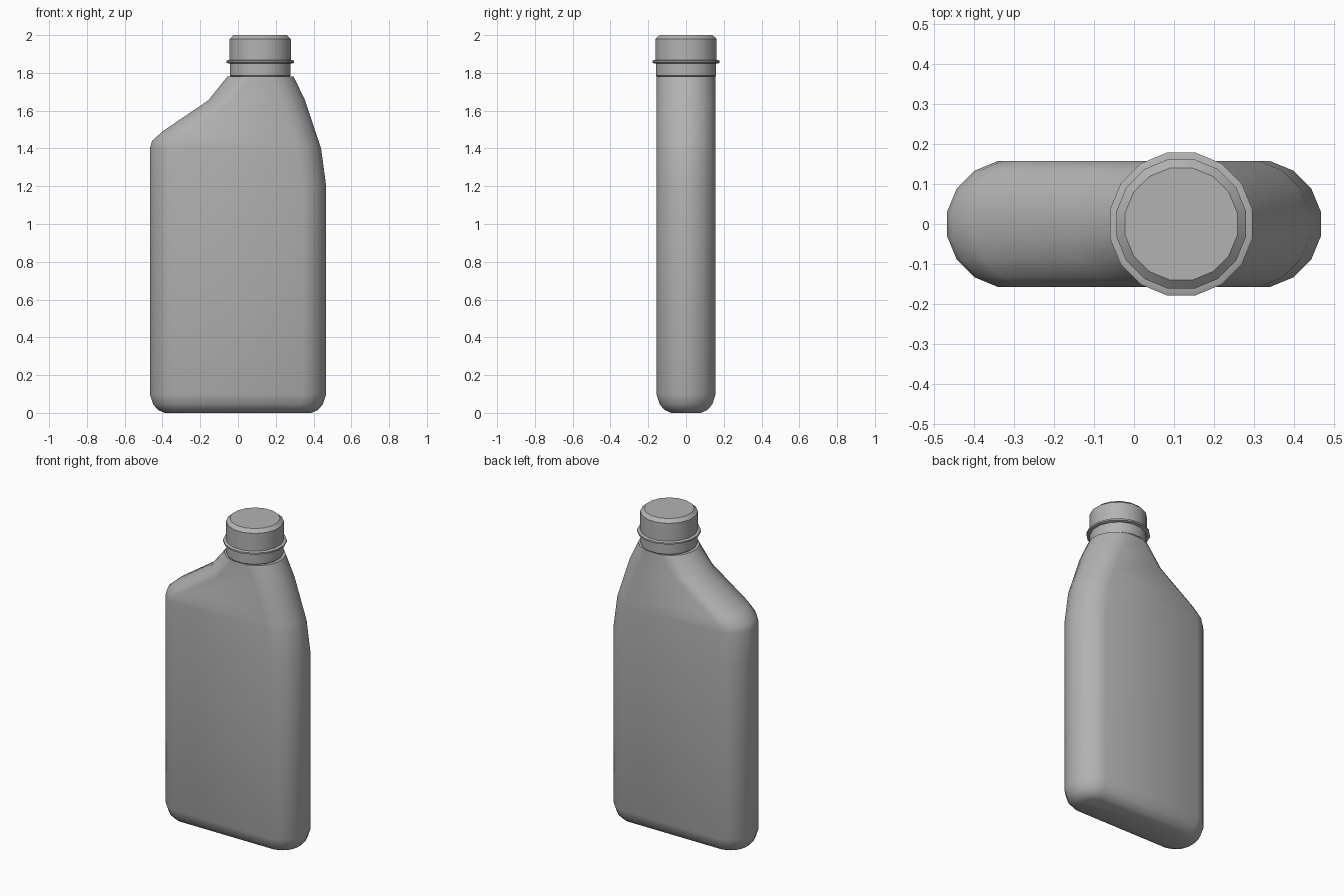
import bpy
import bmesh
import math

if "Cube" in bpy.data.objects:
    bpy.data.objects.remove(bpy.data.objects["Cube"], do_unlink=True)

SIDES = 16
AXIS = 0.118   # x of the neck and cap axis

grey = bpy.data.materials.new("grey_plastic")
grey.use_nodes = True
colour = (0.45, 0.45, 0.45, 1.0)
grey.diffuse_color = colour
grey.node_tree.nodes["Principled BSDF"].inputs["Base Color"].default_value = colour


def loft(name, rows, angle):
    """Stack round-ended rings given as (z, left centre, right centre, radius)."""
    bm = bmesh.new()
    rings = []
    for z, left, right, radius in rows:
        ring = []
        for i in range(SIDES):
            a = 2 * math.pi * (i + 0.5) / SIDES
            centre = right if math.cos(a) > 0 else left
            ring.append(bm.verts.new((centre + radius * math.cos(a),
                                      radius * math.sin(a), z)))
        rings.append(ring)
    for low, high in zip(rings, rings[1:]):
        for i in range(SIDES):
            j = (i + 1) % SIDES
            bm.faces.new((low[i], low[j], high[j], high[i]))
    bm.faces.new(rings[0][::-1])
    bm.faces.new(rings[-1])
    mesh = bpy.data.meshes.new(name)
    bm.to_mesh(mesh)
    bm.free()
    mesh.materials.append(grey)
    obj = bpy.data.objects.new(name, mesh)
    bpy.context.collection.objects.link(obj)
    bpy.ops.object.select_all(action='DESELECT')
    obj.select_set(True)
    bpy.context.view_layer.objects.active = obj
    bpy.ops.object.shade_smooth_by_angle(angle=math.radians(angle))
    return obj


def turned(name, profile, angle=28):
    """Round part on the neck axis from (z, radius) pairs."""
    return loft(name, [(z, AXIS, AXIS, r) for z, r in profile], angle)


# Flat bottle with rounded sides, sloped left shoulder and curved right one
loft("bottle_body", [
    (0.0, -0.31, 0.31, 0.08),
    (0.015, -0.31, 0.31, 0.115),
    (0.045, -0.31, 0.31, 0.142),
    (0.1, -0.31, 0.31, 0.16),
    (1.2, -0.31, 0.31, 0.16),
    (1.4, -0.31, 0.283, 0.16),
    (1.44, -0.298, 0.27, 0.16),
    (1.49, -0.243, 0.253, 0.16),
    (1.655, 0.0, 0.198, 0.16),
    (1.78, 0.1, 0.138, 0.16),
], 45)

# Neck, collar ring and screw cap
turned("neck", [(1.77, 0.15), (1.785, 0.163), (1.852, 0.163)])
turned("neck_ring", [(1.85, 0.172), (1.854, 0.182), (1.864, 0.182), (1.868, 0.172)])
turned("cap", [(1.86, 0.165), (1.98, 0.165), (2.0, 0.143)])
